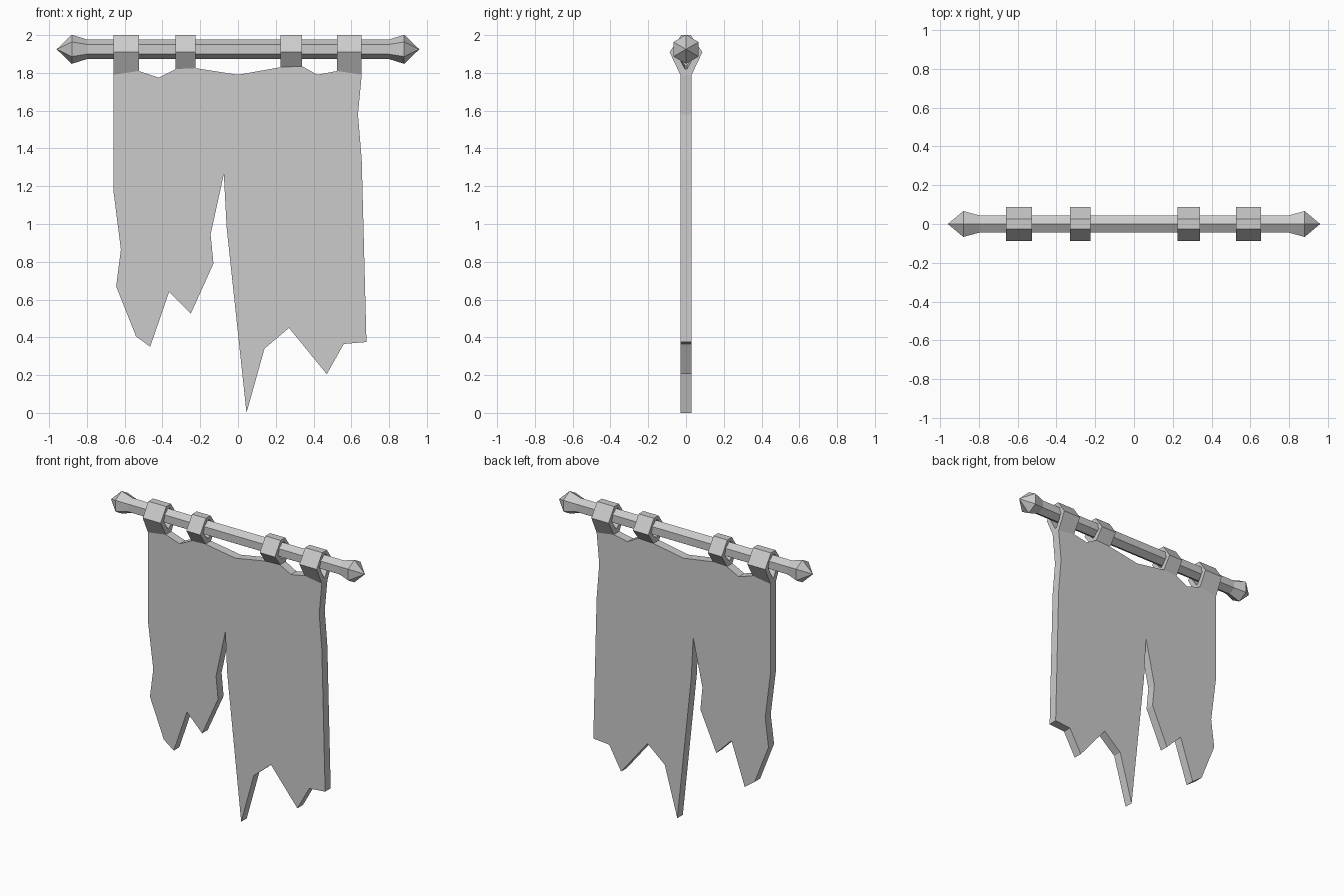
import bpy, bmesh
from math import sin, cos, pi

if "Cube" in bpy.data.objects:
    bpy.data.objects.remove(bpy.data.objects["Cube"])

ROD_Z = 1.925


def finish(name, bm):
    bmesh.ops.recalc_face_normals(bm, faces=bm.faces[:])
    mesh = bpy.data.meshes.new(name)
    bm.to_mesh(mesh)
    bm.free()
    obj = bpy.data.objects.new(name, mesh)
    bpy.context.collection.objects.link(obj)
    return obj


def bridge(bm, a, b):
    n = len(a)
    for i in range(n):
        j = (i + 1) % n
        bm.faces.new((a[i], a[j], b[j], b[i]))


# Hexagonal rod with flared, pointed ends
bm = bmesh.new()
rings = []
for x, r in [(-0.88, 0.077), (-0.80, 0.052), (0.80, 0.052), (0.88, 0.077)]:
    rings.append([bm.verts.new((x, r * sin(k * pi / 3), ROD_Z + r * cos(k * pi / 3)))
                  for k in range(6)])
for a, b in zip(rings, rings[1:]):
    bridge(bm, a, b)
for ring, x in ((rings[0], -0.96), (rings[-1], 0.96)):
    tip = bm.verts.new((x, 0, ROD_Z))
    for i in range(6):
        bm.faces.new((ring[i], ring[(i + 1) % 6], tip))
finish("rod", bm)


# Hanging loops: faceted straps wrapped round the rod
def loop_profile(bm, x, half):
    pts = half + [(-y, z) for y, z in reversed(half)]
    return [bm.verts.new((x, y, z)) for y, z in pts]


def hanging_loop(name, x0, x1, z0, z1):
    bm = bmesh.new()
    ends = []
    for x, zb in ((x0, z0), (x1, z1)):
        outer = loop_profile(bm, x, [(-0.03, zb), (-0.087, 1.91), (-0.025, 2.0)])
        inner = loop_profile(bm, x, [(-0.005, zb + 0.03), (-0.055, 1.912), (-0.012, 1.978)])
        bridge(bm, outer, inner)
        ends.append((outer, inner))
    bridge(bm, ends[0][0], ends[1][0])
    bridge(bm, ends[0][1], ends[1][1])
    finish(name, bm)


hanging_loop("loop_outer_left", -0.66, -0.525, 1.79, 1.81)
hanging_loop("loop_inner_left", -0.33, -0.225, 1.82, 1.825)
hanging_loop("loop_inner_right", 0.225, 0.34, 1.83, 1.835)
hanging_loop("loop_outer_right", 0.525, 0.655, 1.81, 1.79)

# Torn cloth: one outline extruded through its thickness
outline = [
    (-0.66, 1.79), (-0.525, 1.81), (-0.42, 1.775), (-0.33, 1.82), (-0.225, 1.825),
    (0, 1.79), (0.225, 1.83), (0.34, 1.835), (0.42, 1.79), (0.525, 1.81), (0.655, 1.79),
    (0.635, 1.58), (0.655, 1.34), (0.68, 0.375), (0.56, 0.365), (0.47, 0.205),
    (0.27, 0.45), (0.14, 0.34), (0.045, 0), (-0.06, 0.98), (-0.075, 1.265),
    (-0.145, 0.945), (-0.13, 0.79), (-0.25, 0.525), (-0.365, 0.64), (-0.465, 0.35),
    (-0.54, 0.405), (-0.645, 0.67), (-0.62, 0.865), (-0.66, 1.18)]
bm = bmesh.new()
front = [bm.verts.new((x, -0.03, z)) for x, z in outline]
back = [bm.verts.new((x, 0.03, z)) for x, z in outline]
bm.faces.new(front)
bm.faces.new(back[::-1])
bridge(bm, front, back)
finish("torn_cloth", bm)
